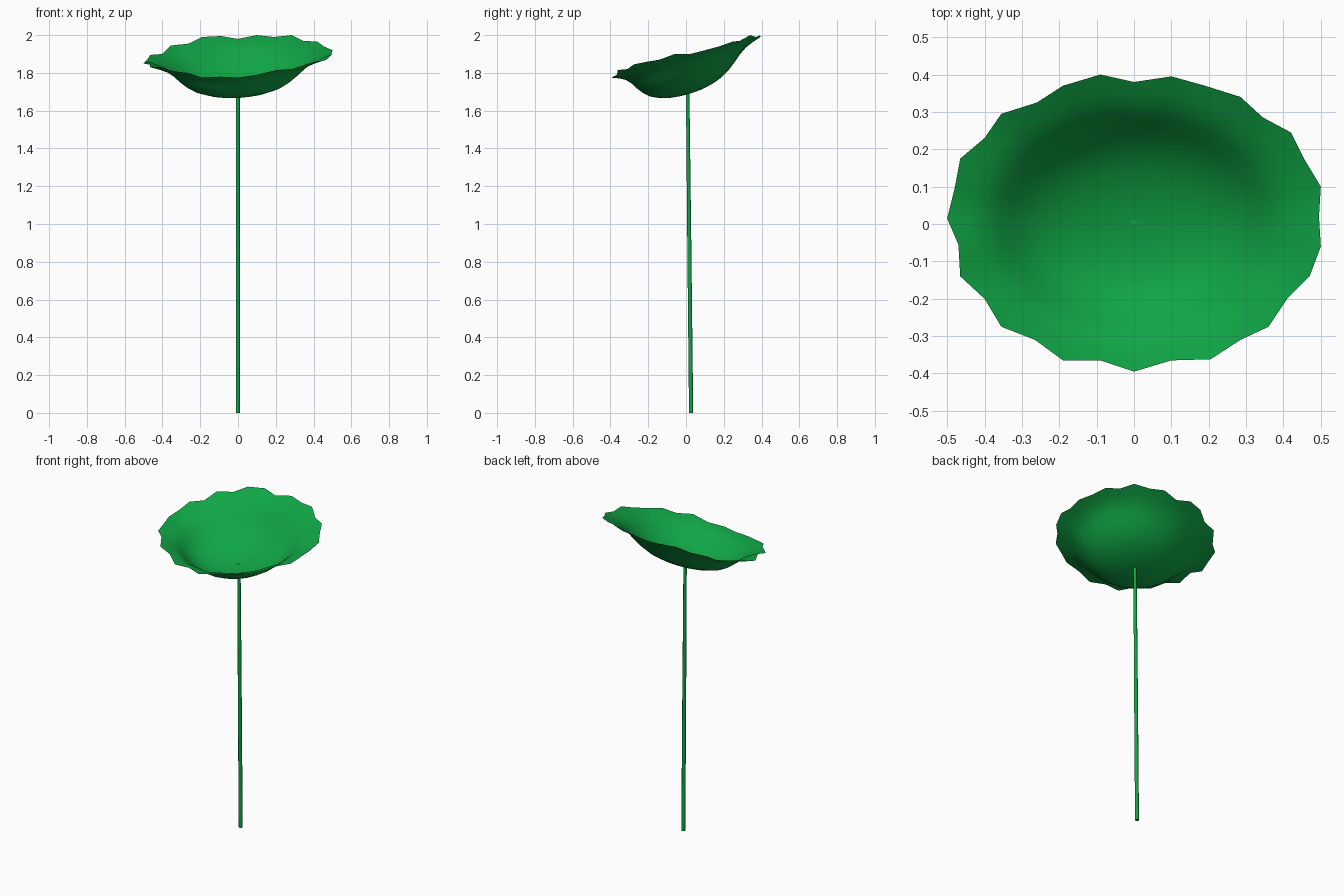
import bpy, bmesh
from math import cos, sin, pi
from mathutils import Vector

if "Cube" in bpy.data.objects:
    bpy.data.objects.remove(bpy.data.objects["Cube"])

green = bpy.data.materials.new("leaf_green")
green.diffuse_color = (0.005, 0.38, 0.06, 1)
green.use_nodes = True
green.node_tree.nodes["Principled BSDF"].inputs["Base Color"].default_value = green.diffuse_color


def finish(bm, name):
    mesh = bpy.data.meshes.new(name)
    bm.to_mesh(mesh)
    bm.free()
    mesh.materials.append(green)
    obj = bpy.data.objects.new(name, mesh)
    bpy.context.collection.objects.link(obj)
    return obj


def loft(bm, rings):
    for a, b in zip(rings, rings[1:]):
        n = len(a)
        for i in range(n):
            j = (i + 1) % n
            bm.faces.new((a[i], a[j], b[j], b[i])).smooth = True


# Ragged rim of the leaf, counter-clockwise from the right
RIM = [
    (.50, .10, 1.92), (.455, .175, 1.94), (.42, .245, 1.965), (.345, .285, 1.97),
    (.285, .34, 2.0), (.19, .37, 1.99), (.10, .395, 2.0), (0, .38, 1.98),
    (-.09, .40, 1.995), (-.19, .37, 1.99), (-.26, .325, 1.955), (-.355, .295, 1.945),
    (-.40, .23, 1.90), (-.465, .175, 1.895), (-.48, .095, 1.87), (-.50, .015, 1.85),
    (-.47, -.055, 1.86), (-.465, -.14, 1.83), (-.40, -.20, 1.83), (-.355, -.275, 1.81),
    (-.265, -.31, 1.80), (-.19, -.365, 1.775), (-.09, -.365, 1.78), (0, -.395, 1.775),
    (.10, -.365, 1.79), (.205, -.362, 1.815), (.285, -.31, 1.82), (.36, -.275, 1.845),
    (.41, -.20, 1.86), (.47, -.14, 1.87), (.50, -.06, 1.90), (.495, .02, 1.90)]
# Bowl section: fraction of radius, fraction of height
BOWL = [(.12, .01), (.25, .04), (.38, .11), (.5, .21), (.6, .36), (.68, .52),
        (.75, .69), (.82, .82), (.9, .91), (1, 1)]
BASE, DEPTH = 1.685, .2

# Leaf: tilted smooth bowl that blends out into the ragged rim
bm = bmesh.new()
rings = []
for t, h in BOWL:
    ring = []
    for i, p in enumerate(RIM):
        a = 2 * pi * (i + 1) / len(RIM)
        x, y = .48 * cos(a), .38 * sin(a)
        smooth_rim = Vector((x, y, BASE + DEPTH + .27 * y + .05 * x))
        point = Vector((x * t, y * t, BASE + DEPTH * h + .27 * y * t + .05 * x * t))
        ring.append(bm.verts.new(point + (Vector(p) - smooth_rim) * t ** 5))
    rings.append(ring)
loft(bm, rings)
centre = bm.verts.new((0, 0, BASE))
for i in range(len(RIM)):
    bm.faces.new((centre, rings[0][i], rings[0][(i + 1) % len(RIM)])).smooth = True
bmesh.ops.recalc_face_normals(bm, faces=bm.faces)
if sum(f.normal.z for f in bm.faces) < 0:
    bmesh.ops.reverse_faces(bm, faces=bm.faces)
finish(bm, "leaf")

# Stem: thin, slightly leaning and tapering
bm = bmesh.new()
rings = []
for z, y, r in ((0, .027, .012), (.85, .018, .0115), (1.688, .009, .010)):
    rings.append([bm.verts.new((r * cos(2 * pi * k / 8 + pi / 8),
                                y + r * sin(2 * pi * k / 8 + pi / 8), z)) for k in range(8)])
loft(bm, rings)
bm.faces.new(rings[0][::-1])
bm.faces.new(rings[-1])
finish(bm, "stem")
